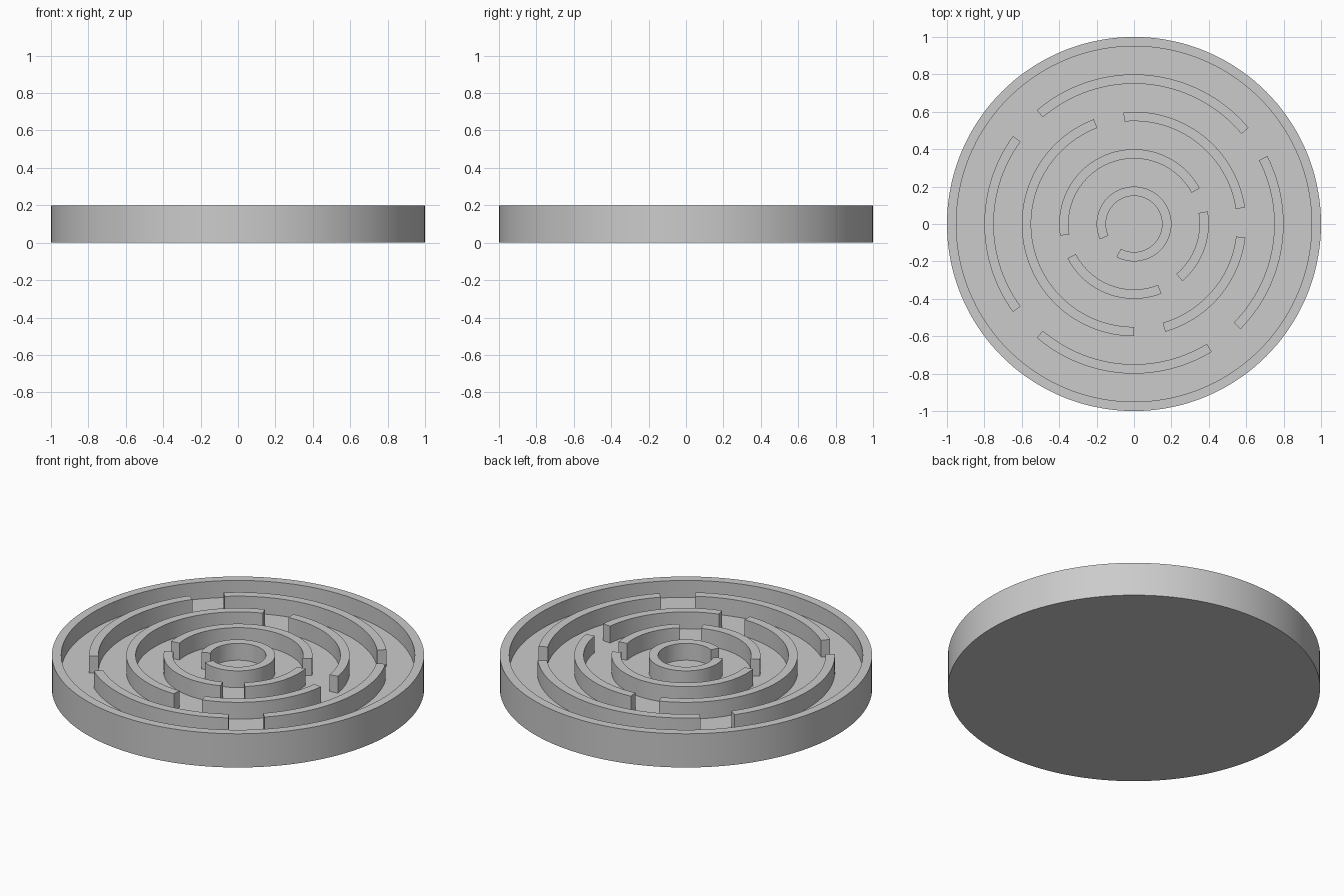
import bpy, bmesh
from math import radians, cos, sin, ceil

if "Cube" in bpy.data.objects:
    bpy.data.objects.remove(bpy.data.objects["Cube"])

FLOOR, TOP = 0.1, 0.2


def finish(name, bm):
    bmesh.ops.recalc_face_normals(bm, faces=bm.faces)
    mesh = bpy.data.meshes.new(name)
    bm.to_mesh(mesh)
    bm.free()
    obj = bpy.data.objects.new(name, mesh)
    bpy.context.collection.objects.link(obj)
    bpy.ops.object.select_all(action='DESELECT')
    obj.select_set(True)
    bpy.context.view_layer.objects.active = obj
    bpy.ops.object.shade_smooth_by_angle(angle=radians(30))
    return obj


def sweep(name, profile, start=0, end=360):
    """Sweep an (r, z) profile around z; a part turn is a closed, capped section,
    a full turn has its first and last rings capped as discs."""
    full = end - start >= 360
    steps = max(4, ceil((end - start) / 2.5))
    bm = bmesh.new()
    columns = []
    for i in range(steps if full else steps + 1):
        a = radians(start + (end - start) * i / steps)
        columns.append([bm.verts.new((r * cos(a), r * sin(a), z)) for r, z in profile])
    n = len(profile)
    pairs = list(zip(columns, columns[1:]))
    if full:
        pairs.append((columns[-1], columns[0]))
    for a, b in pairs:
        for k in range(n - 1 if full else n):
            m = (k + 1) % n
            bm.faces.new((a[k], b[k], b[m], a[m]))
    if full:
        bm.faces.new([c[0] for c in columns])
        bm.faces.new([c[-1] for c in columns])
    else:
        bm.faces.new(columns[0])
        bm.faces.new(columns[-1])
    return finish(name, bm)


# Round tray: underside, outer side, rim, inner side and floor
sweep("tray", [(1, 0), (1, TOP), (0.95, TOP), (0.95, FLOOR)])

# Concentric maze walls: outer radius and the arcs (degrees) of each ring
rings = {
    "outer_wall": (0.8, [(40, 130.5), (144, 216), (229.5, 301.3), (315.3, 387)]),
    "middle_wall": (0.6, [(8.4, 95.4), (111, 270), (286.2, 353)]),
    "inner_wall": (0.4, [(28.5, 189), (207.3, 291.5), (310.3, 369.7)]),
    "centre_wall": (0.2, [(242, 564.3)]),
}
for name, (r, arcs) in rings.items():
    section = [(r - 0.05, FLOOR), (r, FLOOR), (r, TOP), (r - 0.05, TOP)]
    for i, (a, b) in enumerate(arcs):
        sweep(f"{name}_{i + 1}", section, a, b)
